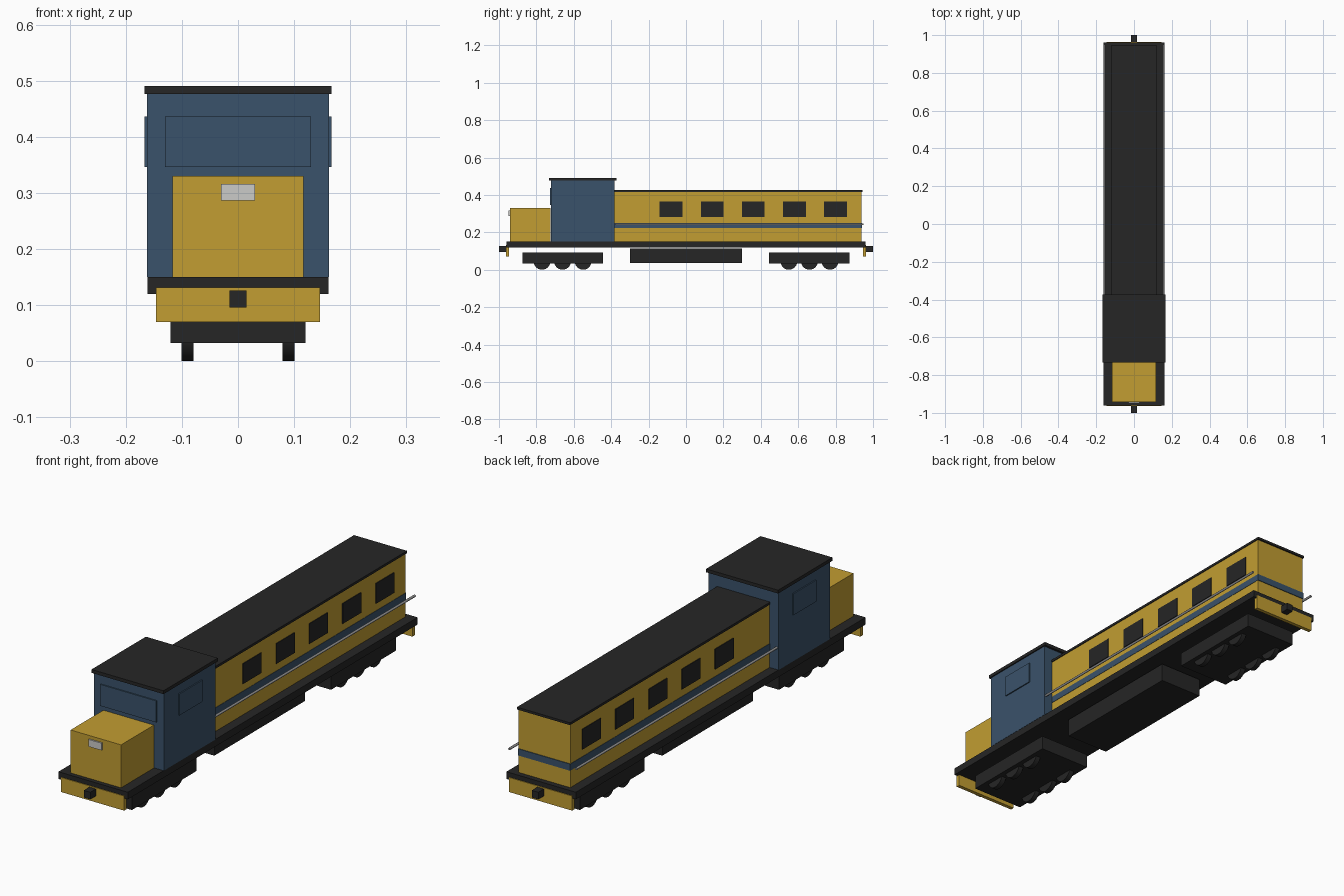
import bpy, math

if "Cube" in bpy.data.objects:
    bpy.data.objects.remove(bpy.data.objects["Cube"])


def mat(name, rgb):
    m = bpy.data.materials.new(name)
    m.diffuse_color = (*rgb, 1)
    m.use_nodes = True
    m.node_tree.nodes["Principled BSDF"].inputs["Base Color"].default_value = m.diffuse_color
    return m


YELLOW = mat("yellow paint", (0.54, 0.34, 0.032))
BLUE = mat("blue paint", (0.042, 0.085, 0.145))
BLACK = mat("black", (0.019, 0.019, 0.019))
SILVER = mat("light grey", (0.6, 0.6, 0.58))
STEEL = mat("rail grey", (0.3, 0.3, 0.3))


def box(name, m, x, y, z):
    """Box from (min, max) ranges on each axis."""
    bpy.ops.mesh.primitive_cube_add(size=1, location=[(a + b) / 2 for a, b in (x, y, z)])
    ob = bpy.context.object
    ob.scale = [b - a for a, b in (x, y, z)]
    bpy.ops.object.transform_apply(location=False, rotation=False, scale=True)
    ob.name = name
    ob.data.materials.append(m)
    return ob


def rod(name, m, r, length, loc, rot, sides):
    bpy.ops.mesh.primitive_cylinder_add(vertices=sides, radius=r, depth=length,
                                        location=loc, rotation=rot)
    ob = bpy.context.object
    ob.name = name
    ob.data.materials.append(m)
    bpy.ops.object.shade_smooth_by_angle(angle=math.radians(40))
    return ob


def sym(w):
    return (-w, w)


# Underframe and fuel tank
box("deck", BLACK, sym(0.161), sym(0.96), (0.12, 0.15))
box("fuel_tank", BLACK, sym(0.10), sym(0.30), (0.035, 0.113))

# Bogies with three axles, end plates and couplers at both ends
for s, end in ((-1, "front"), (1, "rear")):
    c = s * 0.66
    box(end + "_bogie", BLACK, sym(0.12), (c - 0.215, c + 0.215), (0.032, 0.092))
    for k in (-1, 0, 1):
        for side in (-1, 1):
            rod(end + "_wheel", BLACK, 0.045, 0.022, (side * 0.09, c + k * 0.11, 0.045),
                (0, math.pi / 2, 0), 24)
    box(end + "_pilot_plate", YELLOW, sym(0.146), sorted((s * 0.947, s * 0.963)), (0.07, 0.131))
    box(end + "_coupler", BLACK, sym(0.015), sorted((s * 0.95, s * 1.0)), (0.096, 0.126))

# Short nose and headlight
box("nose", YELLOW, sym(0.117), (-0.942, -0.725), (0.15, 0.33))
box("headlight", SILVER, sym(0.03), (-0.948, -0.941), (0.286, 0.316))

# Cab, roof and window plates
box("cab", BLUE, sym(0.162), (-0.723, -0.382), (0.15, 0.476))
box("cab_roof", BLACK, sym(0.167), (-0.732, -0.372), (0.476, 0.49))
box("windshield", BLUE, sym(0.13), (-0.728, -0.722), (0.346, 0.436))

# Long hood, roof and wrap-around stripe
box("hood", YELLOW, sym(0.12), (-0.382, 0.938), (0.15, 0.415))
box("hood_roof", BLACK, sym(0.123), (-0.382, 0.944), (0.415, 0.425))
box("stripe", BLUE, sym(0.1215), (-0.382, 0.941), (0.222, 0.25))

# Side details on both sides
for side, label in ((-1, "left"), (1, "right")):
    box(label + "_cab_window", BLUE, sorted((side * 0.161, side * 0.167)),
        (-0.625, -0.475), (0.346, 0.436))
    for i in range(5):
        c = -0.08 + 0.22 * i
        box(label + "_hood_grille", BLACK, sorted((side * 0.118, side * 0.123)),
            (c - 0.061, c + 0.061), (0.281, 0.366))
    rod(label + "_handrail", STEEL, 0.005, 1.33, (side * 0.155, 0.285, 0.243),
        (math.pi / 2, 0, 0), 10)
